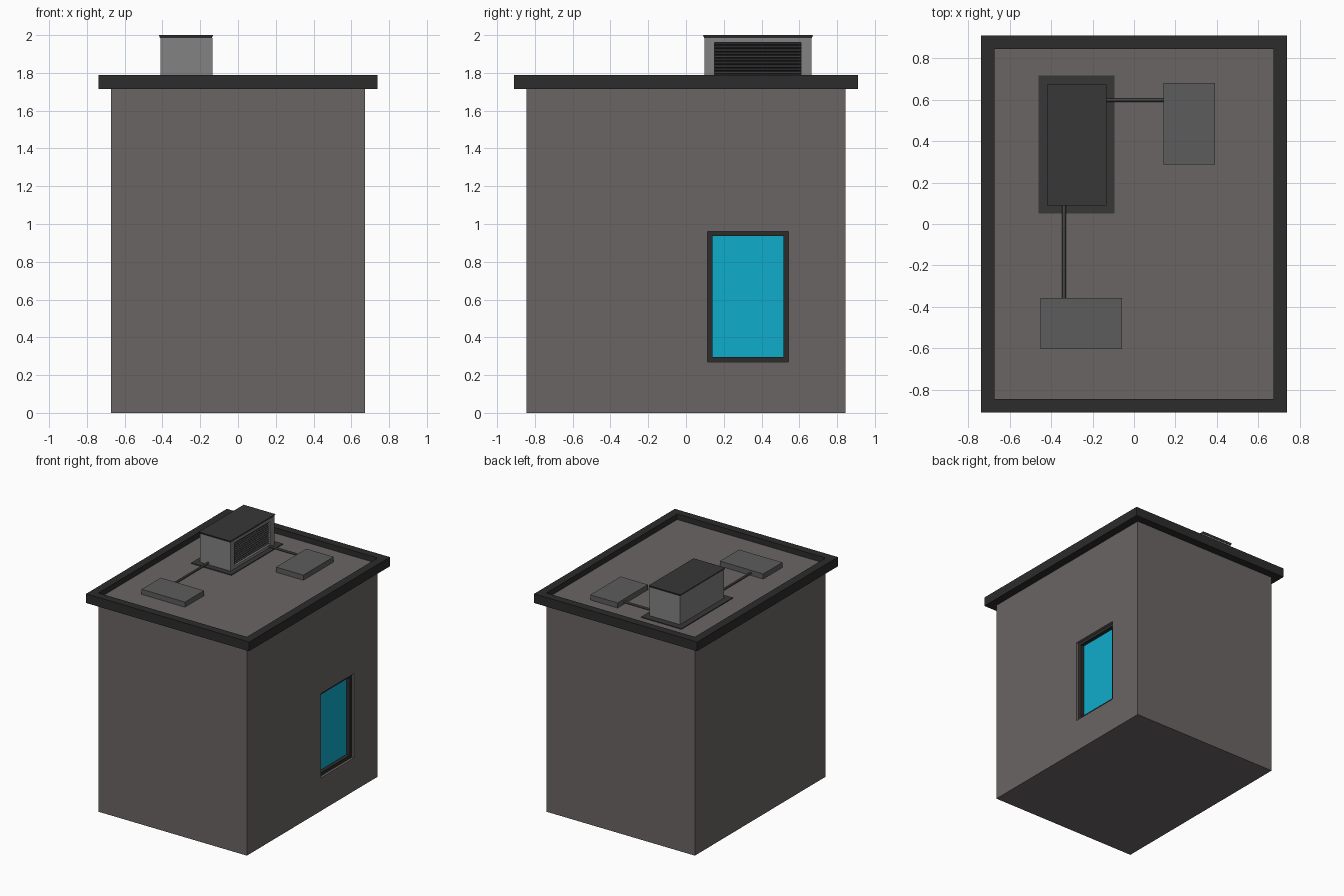
import bpy
from math import radians

if "Cube" in bpy.data.objects:
    bpy.data.objects.remove(bpy.data.objects["Cube"])


def material(name, r, g, b):
    m = bpy.data.materials.new(name)
    m.diffuse_color = (r, g, b, 1)
    m.use_nodes = True
    m.node_tree.nodes["Principled BSDF"].inputs["Base Color"].default_value = m.diffuse_color
    return m


WALL = material("wall", 0.147, 0.130, 0.130)
DARK = material("dark_trim", 0.025, 0.025, 0.025)
PLATE = material("plate", 0.038, 0.038, 0.038)
PAD = material("pad", 0.107, 0.107, 0.107)
CASING = material("casing", 0.223, 0.223, 0.223)
GLASS = material("glass", 0.005, 0.413, 0.604)


def box(name, x, y, z, mat, flare=0.0, tilt=0.0):
    """Box from (min, max) spans; flare widens the top, tilt turns it about y."""
    bpy.ops.mesh.primitive_cube_add(size=1)
    o = bpy.context.object
    o.name = name
    spans = (x, y, z)
    o.location = [(a + b) / 2 for a, b in spans]
    o.rotation_euler.y = radians(tilt)
    for v in o.data.vertices:
        top = v.co.z > 0
        for i, (a, b) in enumerate(spans):
            v.co[i] *= (b - a) + (2 * flare if top and i < 2 else 0)
    o.data.materials.append(mat)
    return o


def cut(target, x, y, z):
    """Cut a box-shaped opening into the target."""
    cutter = box("cutter", x, y, z, target.data.materials[0])
    cutter.hide_render = True
    mod = target.modifiers.new("opening", 'BOOLEAN')
    mod.operation = 'DIFFERENCE'
    mod.solver = 'EXACT'
    mod.object = cutter
    bpy.context.view_layer.objects.active = target
    bpy.ops.object.modifier_apply(modifier=mod.name)
    bpy.data.objects.remove(cutter, do_unlink=True)


def pipe(name, loc, length, rot):
    bpy.ops.mesh.primitive_cylinder_add(vertices=8, radius=0.009, depth=length,
                                        location=loc, rotation=rot)
    o = bpy.context.object
    o.name = name
    o.data.materials.append(PAD)


ROOF = 1.745

# Building body, with a hole for the window
body = box("building_body", (-0.672, 0.672), (-0.845, 0.845), (0, ROOF), WALL)
cut(body, (0.60, 0.75), (0.114, 0.542), (0.27, 0.96))

# Parapet around the roof
parapet = box("parapet", (-0.738, 0.738), (-0.91, 0.91), (1.715, 1.79), DARK)
cut(parapet, (-0.672, 0.672), (-0.845, 0.845), (1.6, 1.9))

# Window set back into the right wall
frame = box("window_frame", (0.60, 0.652), (0.114, 0.542), (0.27, 0.96), DARK)
cut(frame, (0.5, 0.8), (0.141, 0.515), (0.296, 0.936))
box("window_glass", (0.60, 0.622), (0.141, 0.515), (0.296, 0.936), GLASS)

# Rooftop ventilation unit
box("unit_base", (-0.46, -0.095), (0.05, 0.717), (ROOF, ROOF + 0.006), PLATE)
casing = box("unit_casing", (-0.411, -0.136), (0.098, 0.664), (ROOF, 1.986), CASING)
cut(casing, (-0.166, -0.1), (0.15, 0.61), (1.775, 1.962))
box("unit_cap", (-0.413, -0.138), (0.096, 0.666), (1.985, 2.0), PLATE, flare=0.006)

# Louvre slats in the unit opening
box("louvre_back", (-0.166, -0.160), (0.15, 0.61), (1.775, 1.962), DARK)
COUNT = 11
for i in range(COUNT):
    z = 1.775 + (i + 0.5) * 0.187 / COUNT
    box(f"louvre_slat_{i + 1}", (-0.163, -0.147), (0.15, 0.61),
        (z - 0.002, z + 0.002), PLATE, tilt=35)

# Flat roof pads and the pipes that join them to the unit
box("roof_pad_side", (0.143, 0.39), (0.288, 0.68), (ROOF, 1.787), PAD)
box("roof_pad_front", (-0.45, -0.058), (-0.603, -0.356), (ROOF, 1.787), PAD)
pipe("pipe_side", (0.004, 0.597, 1.765), 0.29, (0, radians(90), 0))
pipe("pipe_front", (-0.338, -0.128, 1.765), 0.468, (radians(90), 0, 0))
